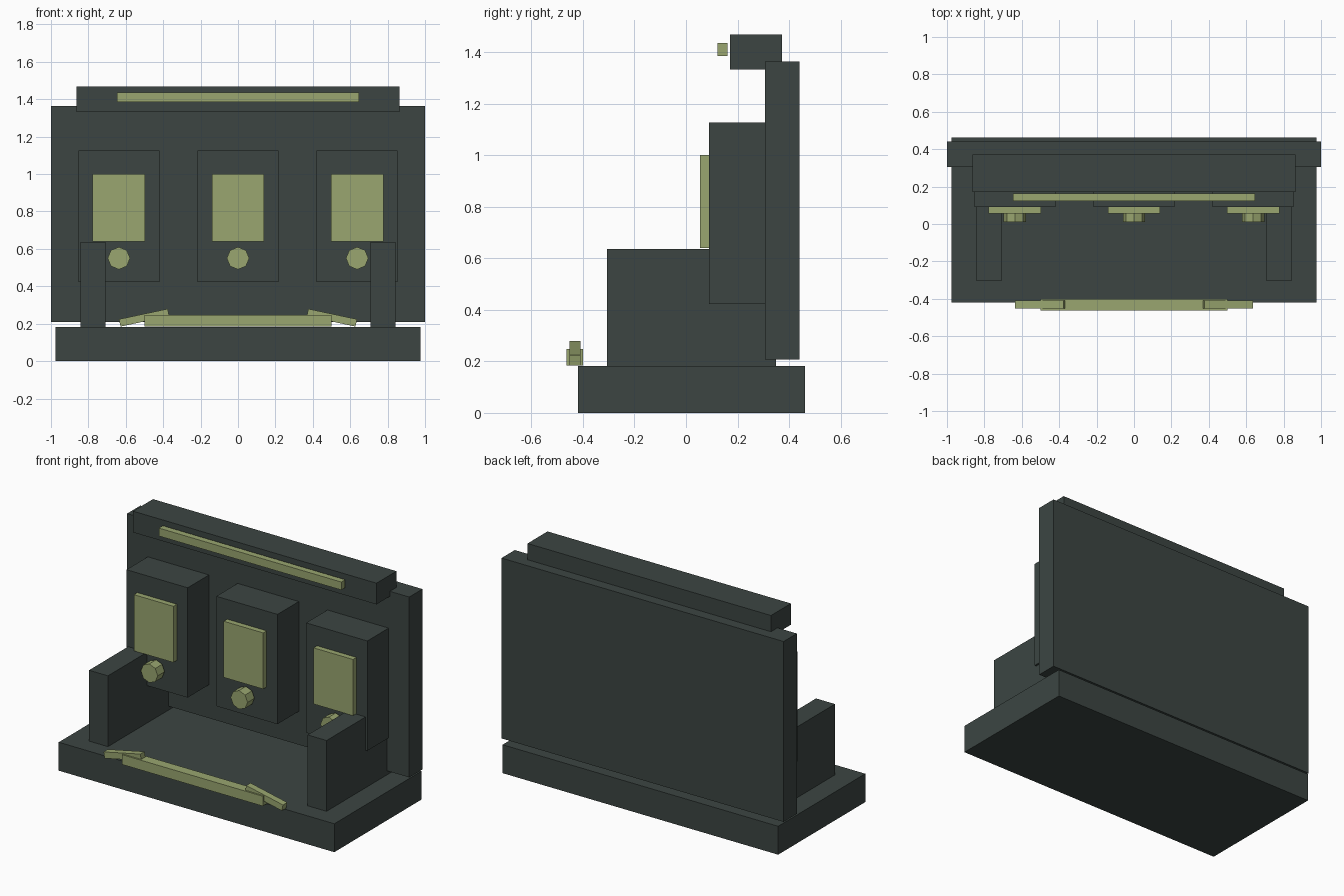
import bpy
from math import radians

if "Cube" in bpy.data.objects:
    bpy.data.objects.remove(bpy.data.objects["Cube"])


def material(name, color):
    m = bpy.data.materials.new(name)
    m.diffuse_color = color
    m.use_nodes = True
    m.node_tree.nodes["Principled BSDF"].inputs["Base Color"].default_value = m.diffuse_color
    return m


dark = material("dark_casing", (0.045, 0.06, 0.055, 1))
glow = material("pale_green", (0.32, 0.38, 0.16, 1))


def finish(name, mat):
    ob = bpy.context.object
    ob.name = name
    ob.data.materials.append(mat)
    return ob


def box(name, x, y, z, mat, tilt=0):
    """Box from (min, max) ranges, optionally tilted about y."""
    ranges = (x, y, z)
    bpy.ops.mesh.primitive_cube_add(size=1, location=[(a + b) / 2 for a, b in ranges])
    ob = finish(name, mat)
    ob.scale = [b - a for a, b in ranges]
    ob.rotation_euler.y = radians(tilt)
    return ob


# Main casing
box("base", (-0.977, 0.977), (-0.42, 0.462), (0, 0.182), dark)
box("back_panel", (-1, 1), (0.306, 0.44), (0.208, 1.364), dark)
box("top_header", (-0.863, 0.863), (0.17, 0.372), (1.332, 1.468), dark)
box("header_light", (-0.647, 0.647), (0.122, 0.162), (1.385, 1.436), glow)

# Three stations, each with a screen and an eight-sided knob
for i, cx in enumerate((-0.637, 0, 0.637), 1):
    box(f"station_{i}", (cx - 0.217, cx + 0.217), (0.09, 0.32), (0.422, 1.126), dark)
    box(f"screen_{i}", (cx - 0.14, cx + 0.14), (0.055, 0.092), (0.64, 1.0), glow)
    bpy.ops.mesh.primitive_cylinder_add(vertices=8, radius=0.06, depth=0.07,
                                        location=(cx, 0.046, 0.55),
                                        rotation=(radians(90), 0, 0))
    finish(f"knob_{i}", glow)

# Side arms and tilted front trim
for side, s in (("left", -1), ("right", 1)):
    ax, tx = s * 0.775, s * 0.502
    box(f"{side}_arm", (ax - 0.067, ax + 0.067), (-0.306, 0.35), (0.17, 0.636), dark)
    box(f"{side}_trim", (tx - 0.133, tx + 0.133), (-0.453, -0.41), (0.212, 0.252), glow, s * 12)

# Front strip
box("front_strip", (-0.5, 0.5), (-0.463, -0.4), (0.184, 0.247), glow)
